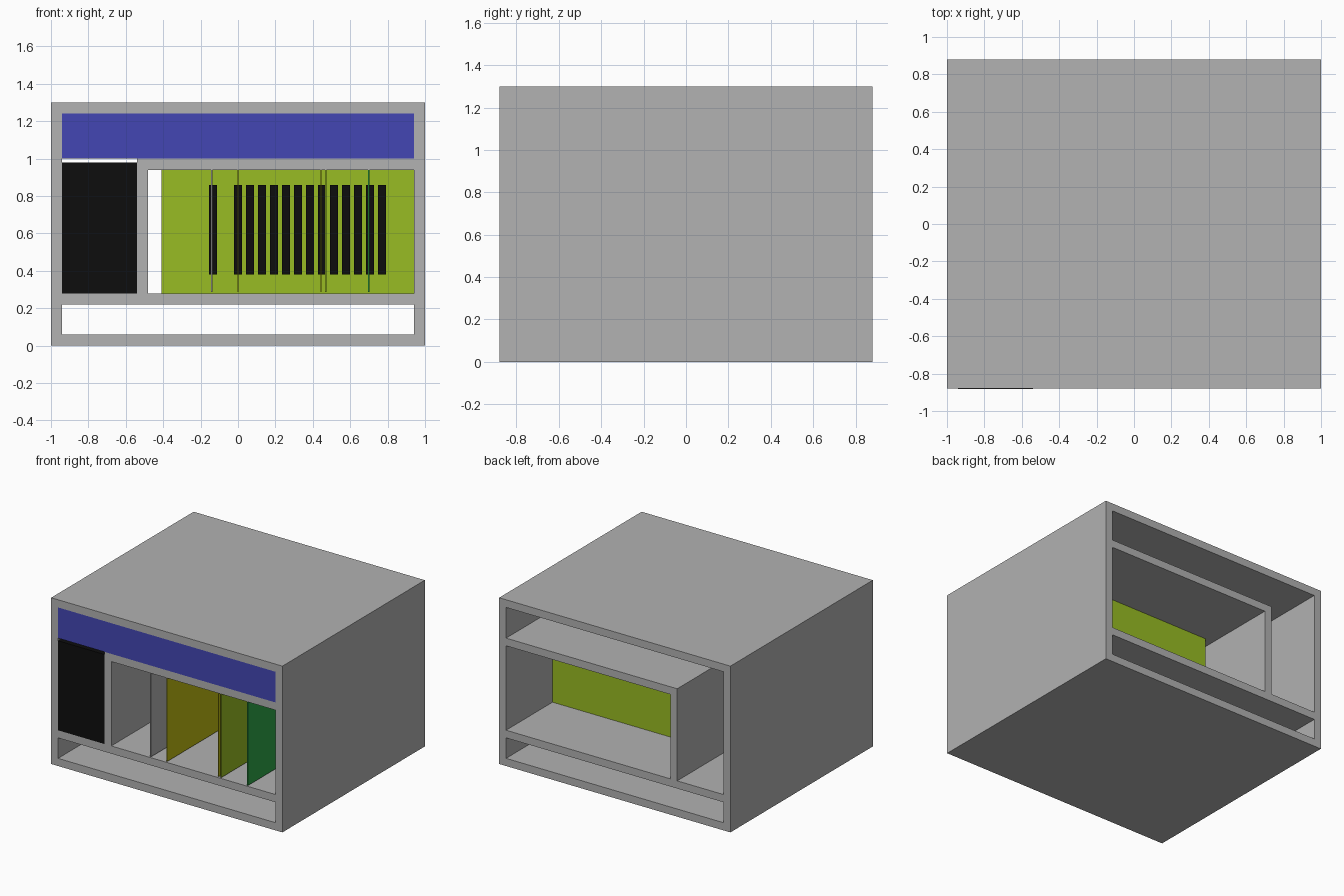
import bpy

if "Cube" in bpy.data.objects:
    bpy.data.objects.remove(bpy.data.objects["Cube"])


def srgb(r, g, b):
    return tuple(((c / 255 + 0.055) / 1.055) ** 2.4 if c > 10 else c / 255 / 12.92
                 for c in (r, g, b)) + (1.0,)


def material(name, *rgb):
    m = bpy.data.materials.new(name)
    m.diffuse_color = srgb(*rgb)
    m.use_nodes = True
    m.node_tree.nodes["Principled BSDF"].inputs["Base Color"].default_value = m.diffuse_color
    return m


GREY = material("case_grey", 178, 178, 178)
BLUE = material("panel_blue", 67, 70, 180)
BLACK = material("matte_black", 13, 13, 13)
LIME = material("board_lime", 152, 188, 35)
YELLOW = material("card_yellow", 190, 186, 18)
GREEN = material("card_green", 46, 166, 72)


def box(name, mat, x, y, z):
    """Box spanning the given (min, max) ranges."""
    verts = [(a, b, c) for a in x for b in y for c in z]
    faces = [(0, 1, 3, 2), (4, 6, 7, 5), (0, 4, 5, 1),
             (2, 3, 7, 6), (0, 2, 6, 4), (1, 5, 7, 3)]
    mesh = bpy.data.meshes.new(name)
    mesh.from_pydata(verts, [], faces)
    mesh.materials.append(mat)
    obj = bpy.data.objects.new(name, mesh)
    bpy.context.collection.objects.link(obj)
    return obj


W, D, H, T = 1.0, 0.88, 1.30, 0.06      # half width, half depth, height, wall
IN = W - T
DEPTH = (-D, D)

# Open-ended case
box("left_wall", GREY, (-W, -IN), DEPTH, (0, H))
box("right_wall", GREY, (IN, W), DEPTH, (0, H))
box("bottom_panel", GREY, (-IN, IN), DEPTH, (0, T))
box("top_panel", GREY, (-IN, IN), DEPTH, (H - T, H))

# Shelves and divider
box("lower_shelf", GREY, (-IN, IN), DEPTH, (0.22, 0.28))
box("upper_shelf", GREY, (-0.54, IN), DEPTH, (0.94, 1.0))
box("divider", GREY, (-0.54, -0.48), DEPTH, (0.28, 0.94))

# Front panel and power unit
box("front_panel", BLUE, (-IN, IN), (-D, -D + 0.02), (1.0, H - T))
box("power_unit", BLACK, (-IN, -0.54), (-D - 0.001, -0.08), (0.28, 0.98))

# Backplane with its row of connectors
box("backplane", LIME, (-0.41, IN), (0.298, 0.306), (0.28, 0.94))
for cx in [-0.134] + [i * 0.0642 for i in range(13)]:
    box("connector", BLACK, (cx - 0.021, cx + 0.021), (0.26, 0.298), (0.38, 0.86))

# Plug-in cards: left face, thickness, colour
for cx, t, mat in [(-0.145, 0.009, GREY), (-0.002, 0.005, YELLOW),
                   (0.442, 0.005, YELLOW), (0.466, 0.006, LIME),
                   (0.694, 0.009, GREEN)]:
    box("card", mat, (cx, cx + t), (-D, 0.26), (0.287, 0.938))
